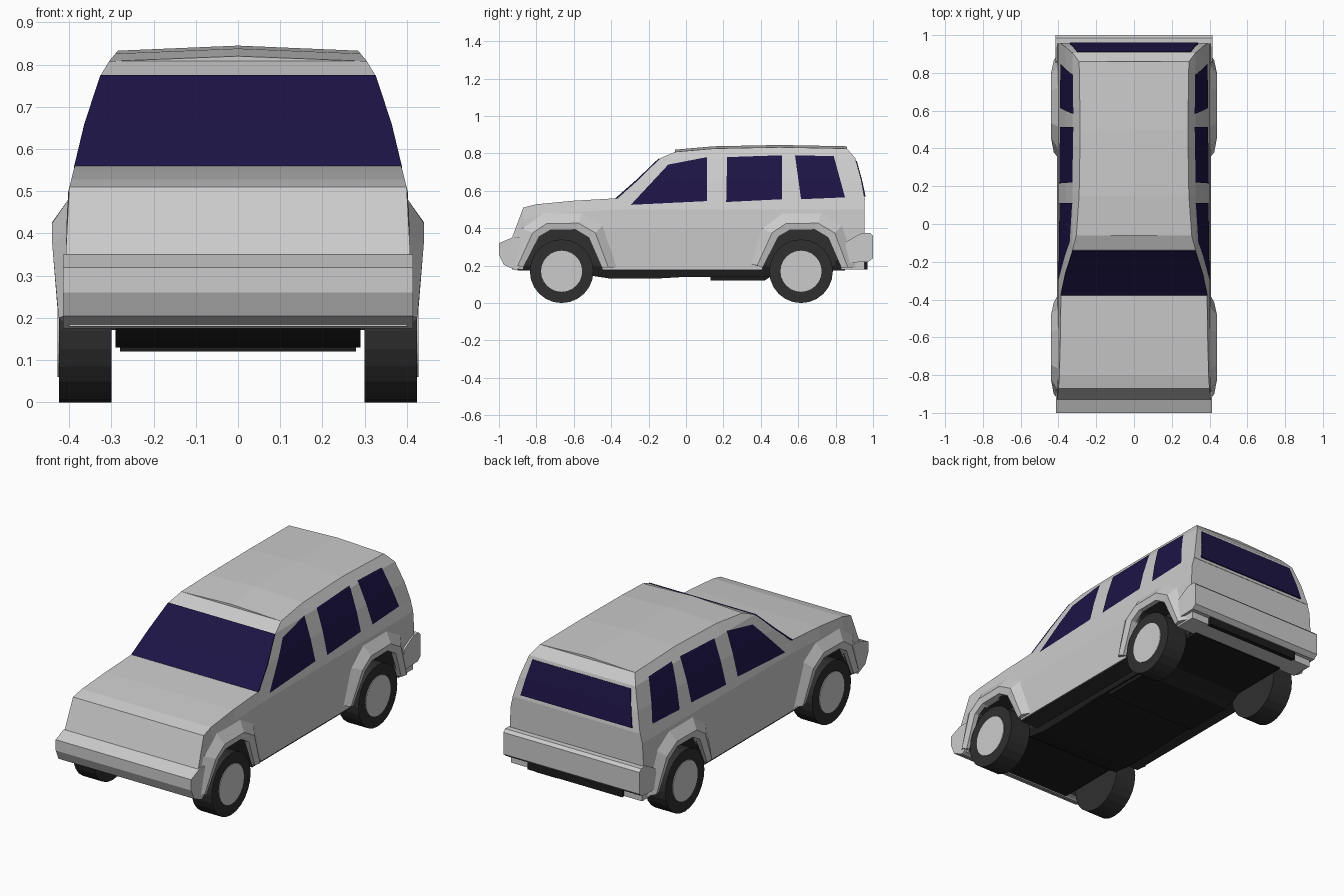
import bpy, bmesh
from math import pi
from mathutils import Matrix

if "Cube" in bpy.data.objects:
    bpy.data.objects.remove(bpy.data.objects["Cube"])


def material(name, r, g, b):
    m = bpy.data.materials.new(name)
    m.diffuse_color = (r, g, b, 1)
    m.use_nodes = True
    m.node_tree.nodes["Principled BSDF"].inputs["Base Color"].default_value = m.diffuse_color
    return m


PAINT = material("paint", .8, .8, .8)
GLASS = material("glass", .012, .007, .06)
BLACK = material("underside_black", .012, .012, .012)
RUBBER = material("rubber", .028, .028, .028)


def finish(name, bm, mat=None):
    bmesh.ops.recalc_face_normals(bm, faces=bm.faces)
    me = bpy.data.meshes.new(name)
    bm.to_mesh(me)
    bm.free()
    ob = bpy.data.objects.new(name, me)
    bpy.context.collection.objects.link(ob)
    if mat:
        me.materials.append(mat)
    return ob


# half width of the body at a given height
WIDTHS = [(.18, .40), (.30, .408), (.40, .408), (.50, .402), (.555, .388),
          (.66, .362), (.775, .325), (.80, .312), (.835, .283)]


def w(z):
    if z <= WIDTHS[0][0]:
        return WIDTHS[0][1]
    for (z0, x0), (z1, x1) in zip(WIDTHS, WIDTHS[1:]):
        if z <= z1:
            return x0 + (x1 - x0) * (z - z0) / (z1 - z0)
    return WIDTHS[-1][1]


def loft(name, halves, mat=None):
    """Closed skin through half sections (bottom to top), mirrored in x."""
    bm = bmesh.new()
    rings = []
    for half in halves:
        full = half + [(-x, y, z) for x, y, z in reversed(half) if x > 1e-6]
        rings.append([bm.verts.new(p) for p in full])
    n = len(rings[0])
    for a, b in zip(rings, rings[1:]):
        for j in range(n):
            k = (j + 1) % n
            bm.faces.new((a[j], a[k], b[k], b[j]))
    for r in (rings[0], rings[-1]):
        for j in range((n - 1) // 2):
            quad = [r[j], r[j + 1], r[n - 2 - j], r[n - 1 - j]]
            bm.faces.new(list(dict.fromkeys(quad)))
    return finish(name, bm, mat)


def add_prism(bm, profile, x0, x1):
    """Extrude a (y, z) outline from x0 to x1."""
    a = [bm.verts.new((x0, y, z)) for y, z in profile]
    b = [bm.verts.new((x1, y, z)) for y, z in profile]
    bm.faces.new(a)
    bm.faces.new(b[::-1])
    for j in range(len(a)):
        k = (j + 1) % len(a)
        bm.faces.new((a[j], b[j], b[k], a[k]))


def prism(name, profile, half, mat=None):
    bm = bmesh.new()
    add_prism(bm, profile, -half, half)
    return finish(name, bm, mat)


AXLES = {"front": -.665, "rear": .615}
ARCH = [(-.205, .19), (-.12, .355), (-.06, .39), (.075, .392), (.145, .35), (.215, .19)]
LIP = [(-.235, .20), (-.155, .375), (-.08, .425), (.09, .427), (.18, .375), (.25, .19)]
EDGE = [(-.27, .21), (-.215, .40), (-.10, .485), (.11, .485), (.225, .42), (.30, .19)]

# lower body with bonnet
lower = []
for y, top in [(-.93, .35), (-.87, .51), (-.80, .528), (-.60, .547),
               (-.37, .56), (.30, .56), (.955, .56)]:
    lower.append([(w(z), y, z) for z in (.18, top - .16, top - .06, top)])
body = loft("lower_body", lower, PAINT)

# wheel arch openings
bm = bmesh.new()
for cy in AXLES.values():
    outline = [(cy - .205, .05)] + [(cy + y, z) for y, z in ARCH] + [(cy + .215, .05)]
    for s in (1, -1):
        add_prism(bm, outline, s * .285, s * .6)
cutter = finish("arch_cutter", bm, RUBBER)
cutter.hide_render = True
cutter.hide_viewport = True
mod = body.modifiers.new("arches", 'BOOLEAN')
mod.operation = 'DIFFERENCE'
mod.solver = 'EXACT'
mod.object = cutter
mod.material_mode = 'TRANSFER'

# cabin: windscreen curve, two roof stations, tailgate curve
LEVELS = (.55, .66, .775)
cabin = []
for ys, edge in [((-.375, -.255, -.135, -.06), .808), ((.15,) * 4, .826),
                 ((.50,) * 4, .833), ((.957, .937, .905, .86), .826)]:
    half = [(w(z), y, z) for y, z in zip(ys, LEVELS + (edge,))]
    cabin.append(half + [(0, ys[3], edge + .012)])
loft("cabin", cabin, PAINT)

# windscreen and rear window
for name, pts in {
    "windscreen": [(.388, -.378, .56), (.364, -.264, .66), (.326, -.144, .775)],
    "rear_window": [(.34, .960, .57), (.322, .941, .66), (.30, .913, .76)],
}.items():
    bm = bmesh.new()
    rows = [[bm.verts.new((s * x, y, z)) for s in (1, -1)] for x, y, z in pts]
    for a, b in zip(rows, rows[1:]):
        bm.faces.new((a[0], b[0], b[1], a[1]) if name == "windscreen" else (a[1], b[1], b[0], a[0]))
    me_ob = finish(name, bm, GLASS)
    sol = me_ob.modifiers.new("thickness", 'SOLIDIFY')
    sol.thickness = .008
    sol.offset = -1

# side windows, bent to follow the body side
for name, outline in {
    "front_window": [(-.295, .525), (-.095, .74), (.112, .78), (.112, .545)],
    "middle_window": [(.215, .54), (.22, .78), (.513, .79), (.513, .555)],
    "back_window": [(.615, .555), (.583, .79), (.79, .785), (.85, .565)],
}.items():
    for s, side in ((1, "right"), (-1, "left")):
        bm = bmesh.new()
        bm.faces.new([bm.verts.new((0, y, z)) for y, z in outline])
        for z in (.555, .66, .775):
            bmesh.ops.bisect_plane(bm, geom=bm.verts[:] + bm.edges[:] + bm.faces[:],
                                   plane_co=(0, 0, z), plane_no=(0, 0, 1))
        for v in bm.verts:
            v.co.x = s * (w(v.co.z) + .004)
        bmesh.ops.recalc_face_normals(bm, faces=bm.faces)
        if sum(f.normal.x for f in bm.faces) * s < 0:
            bmesh.ops.reverse_faces(bm, faces=bm.faces[:])
        me = bpy.data.meshes.new(name)
        bm.to_mesh(me)
        bm.free()
        me.materials.append(GLASS)
        bpy.context.collection.objects.link(bpy.data.objects.new(f"{name}_{side}", me))

# flared arches and wheels
for end, cy in AXLES.items():
    for s, side in ((1, "right"), (-1, "left")):
        bm = bmesh.new()
        rings = []
        for i, (a, l, e) in enumerate(zip(ARCH, LIP, EDGE)):
            out = .425 if i in (0, 5) else .44
            sec = [(.39, a), (out - .008, a), (out, l), (w(e[1]) - .004, e)]
            rings.append([bm.verts.new((s * x, cy + p[0], p[1])) for x, p in sec])
        for a, b in zip(rings, rings[1:]):
            for j in range(4):
                k = (j + 1) % 4
                bm.faces.new((a[j], a[k], b[k], b[j]))
        bm.faces.new(rings[0])
        bm.faces.new(rings[-1])
        finish(f"{end}_flare_{side}", bm, PAINT)
        for part, r, x0, x1, mat in (("tyre", .17, .30, .424, RUBBER),
                                     ("hub", .11, .40, .428, PAINT)):
            bm = bmesh.new()
            bmesh.ops.create_cone(
                bm, cap_ends=True, segments=24, radius1=r, radius2=r, depth=x1 - x0,
                matrix=Matrix.Translation((s * (x0 + x1) / 2, cy, .17)) @ Matrix.Rotation(pi / 2, 4, 'Y'))
            finish(f"{end}_{part}_{side}", bm, mat)

# bumpers
prism("front_bumper", [(-.86, .35), (-.93, .35), (-1, .32), (-1, .26), (-.975, .205),
                       (-.91, .175), (-.87, .20)], .414, PAINT)
prism("rear_bumper", [(.83, .215), (.975, .22), (1, .24), (1, .36), (.985, .375),
                      (.94, .375), (.86, .33)], .416, PAINT)

# underside: sill ledge, floor pan, chassis hump and tail plate
prism("sill", [(-.445, .188), (-.445, .172), (.405, .172), (.405, .188)], .398, RUBBER)
prism("floor_pan", [(-.90, .20), (-.90, .174), (.85, .174), (.85, .20)], .288, BLACK)
prism("chassis", [(-.55, .18), (-.50, .145), (-.40, .13), (-.17, .13), (0, .14),
                  (.12, .14), (.45, .14), (.52, .18)], .29, BLACK)
prism("fuel_tank", [(.13, .16), (.13, .12), (.42, .12), (.48, .16)], .28, BLACK)
prism("tail_plate", [(.80, .23), (.80, .19), (.97, .178), (.97, .23)], .29, BLACK)
